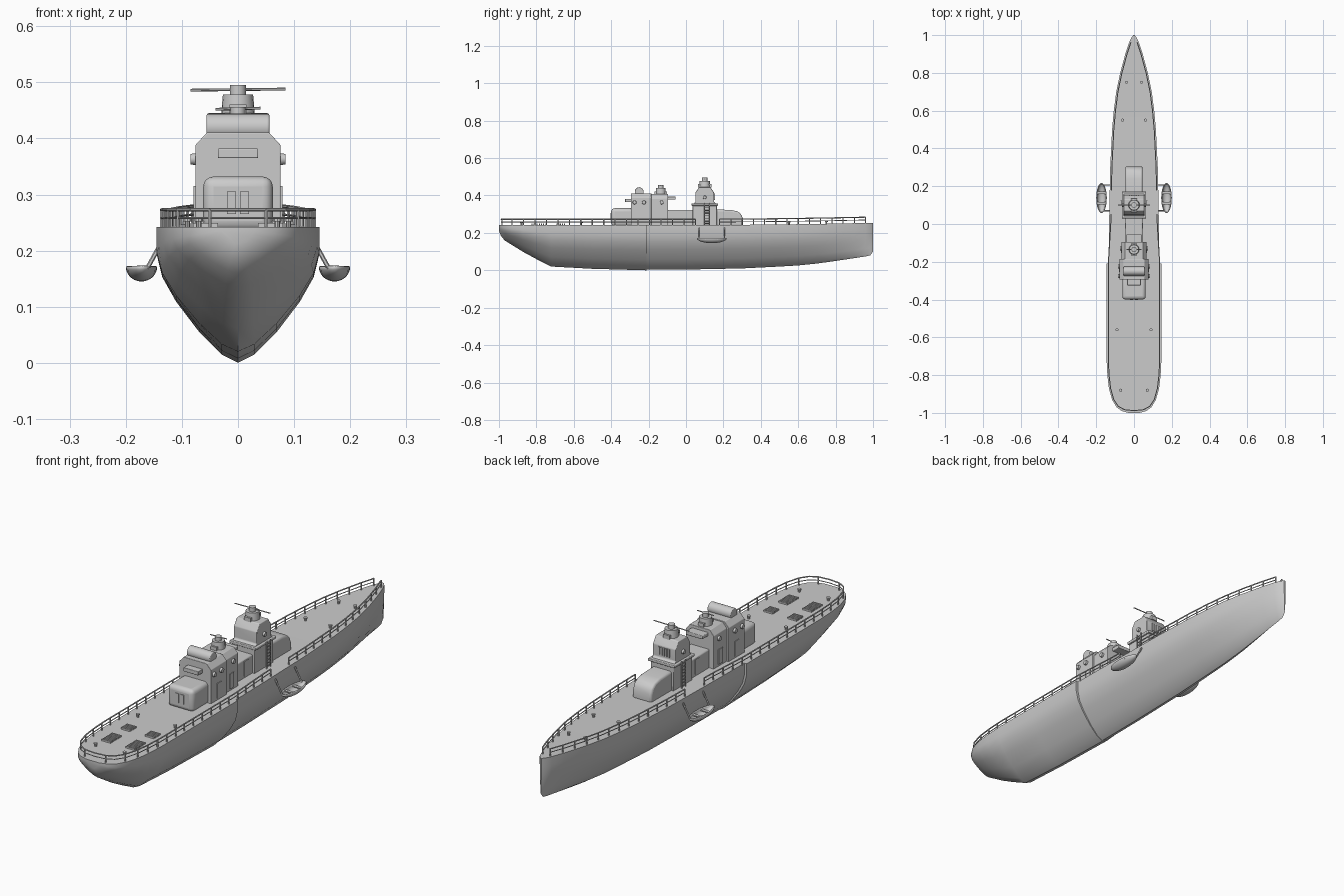
import bpy, bmesh, math
from mathutils import Vector

cube = bpy.data.objects.get("Cube")
if cube:
    bpy.data.objects.remove(cube)

grey = bpy.data.materials.new("ship grey")
grey.use_nodes = True
COL = (0.6, 0.6, 0.6, 1)
grey.diffuse_color = COL
grey.node_tree.nodes["Principled BSDF"].inputs["Base Color"].default_value = COL


def finish(name, bm, bevel=0.0, segs=3, angle=35):
    bmesh.ops.recalc_face_normals(bm, faces=bm.faces)
    me = bpy.data.meshes.new(name)
    bm.to_mesh(me)
    bm.free()
    me.materials.append(grey)
    ob = bpy.data.objects.new(name, me)
    bpy.context.collection.objects.link(ob)
    if bevel:
        m = ob.modifiers.new("Bevel", "BEVEL")
        m.width, m.segments = bevel, segs
    bpy.ops.object.select_all(action="DESELECT")
    ob.select_set(True)
    bpy.context.view_layer.objects.active = ob
    bpy.ops.object.shade_smooth_by_angle(angle=math.radians(angle))
    return ob


def add_box(bm, x, y, z):
    """Box from three (low, high) ranges."""
    vs = bmesh.ops.create_cube(bm, size=1)["verts"]
    for v in vs:
        v.co = Vector([(a + b) / 2 + c * (b - a) for (a, b), c in zip((x, y, z), v.co)])


def add_rod(bm, a, b, r, r2=None, sides=6):
    a, b = Vector(a), Vector(b)
    vs = bmesh.ops.create_cone(bm, cap_ends=True, segments=sides, radius1=r,
                               radius2=r if r2 is None else r2, depth=(b - a).length)["verts"]
    q = (b - a).to_track_quat("Z", "Y")
    for v in vs:
        v.co = q @ v.co + (a + b) / 2


def box(name, half_x, y, z, bevel=0.0, segs=3):
    bm = bmesh.new()
    add_box(bm, (-half_x, half_x), y, z)
    return finish(name, bm, bevel, segs)


def prism(name, profile, place, lo, hi, bevel=0.0):
    """Extrude a profile; place(u, v, d) gives the 3D point."""
    bm = bmesh.new()
    ends = [[bm.verts.new(place(u, v, d)) for u, v in profile] for d in (lo, hi)]
    for e in ends:
        bm.faces.new(e)
    n = len(profile)
    for i in range(n):
        j = (i + 1) % n
        bm.faces.new((ends[0][i], ends[0][j], ends[1][j], ends[1][i]))
    return finish(name, bm, bevel)


# Hull stations: y, half width, keel height
AFT = [(-1, .03, .21), (-.99, .065, .185), (-.97, .092, .16), (-.93, .116, .135),
       (-.87, .133, .098), (-.8, .141, .06), (-.72, .145, .02), (-.5, .145, .008),
       (-.21, .145, 0)]
FORE = [(-.22, .135, .003), (0, .132, .004), (.3, .126, .01), (.5, .116, .02), (.6, .107, .026),
        (.7, .094, .036), (.8, .073, .05), (.9, .046, .065), (.96, .026, .074),
        (.985, .015, .08), (1, .004, .1)]
SECTION = [(0, 0), (.2, .06), (.48, .23), (.76, .45), (.93, .63), (1, .8), (1, 1)]


def deck_z(y):
    return .242 + .012 * max(0, y) ** 2


def hull(name, stations):
    bm = bmesh.new()
    rings = []
    for y, w, k in stations:
        top = deck_z(y)
        half = [(w * f, k + (top - k) * t) for f, t in SECTION]
        pts = [(-x, z) for x, z in reversed(half[1:])] + half
        rings.append([bm.verts.new((x, y, z)) for x, z in pts])
    for a, b in zip(rings, rings[1:]):
        for i in range(len(a)):
            j = (i + 1) % len(a)
            bm.faces.new((a[i], a[j], b[j], b[i]))
    bm.faces.new(rings[0])
    bm.faces.new(rings[-1])
    finish(name, bm, angle=40)


hull("aft_hull", AFT)
hull("fore_hull", FORE)


def half_width(y):
    table = AFT + FORE[1:]
    for (y0, w0, _), (y1, w1, _) in zip(table, table[1:]):
        if y <= y1:
            return w0 + (w1 - w0) * (y - y0) / (y1 - y0)
    return 0


# Railings with evenly spaced posts
def railing(name, path, step=.06):
    bm = bmesh.new()
    for a, b in zip(path, path[1:]):
        for h, r in ((.016, .002), (.031, .003)):
            add_rod(bm, (*a, deck_z(a[1]) + h), (*b, deck_z(b[1]) + h), r)
    travel = step
    for i, p in enumerate(path):
        if i:
            travel += math.dist(p, path[i - 1])
        if travel >= step or i == len(path) - 1:
            z = deck_z(p[1])
            add_rod(bm, (*p, z - .003), (*p, z + .032), .003)
            travel = 0
    finish(name, bm)


def edge(y0, y1, s, n):
    ys = [y0 + (y1 - y0) * i / n for i in range(n + 1)]
    return [(s * max(half_width(y) - .009, .002), y) for y in ys]


port = edge(.05, -.93, 1, 48) + [(.083, -.965), (.05, -.983), (0, -.988)]
railing("aft_railing", port + [(-x, y) for x, y in reversed(port[:-1])])
for s, side in ((1, "left"), (-1, "right")):
    railing(side + "_fore_railing", edge(.18, .96, s, 39))

# Aft deckhouse
box("aft_cabin", .062, (-.4, -.27), (.235, .332), .018, 4)
box("aft_ledge", .036, (-.325, -.28), (.365, .382), .002)
chamfered = [(-.076, .235), (.076, .235), (.076, .388), (.055, .411), (-.055, .411), (-.076, .388)]
prism("main_cabin", chamfered, lambda u, v, d: (u, d, v), -.295, -.185, .002)
prism("forward_cabin", [(u * .88, v - .004) for u, v in chamfered],
      lambda u, v, d: (u, d, v), -.19, -.095, .002)
box("cabin_balcony", .04, (-.1, -.055), (.378, .394), .003)
box("linking_cabin", .045, (-.1, .06), (.235, .322), .006)

bm = bmesh.new()
add_rod(bm, (-.056, -.25, .42), (.056, -.25, .42), .024, sides=24)
finish("roof_tank", bm, .003)

# Tower with sloped forward casing
casing = [(.14, .235), (.305, .235), (.305, .275), (.295, .3), (.275, .315), (.24, .323), (.14, .325)]
prism("forward_casing", casing, lambda u, v, d: (d, u, v), -.046, .046, .01)
tower = [(.035, .235), (.165, .235), (.165, .35), (.15, .365), (.15, .415), (.13, .445),
         (.07, .445), (.05, .415), (.05, .365), (.035, .35)]
prism("tower", tower, lambda u, v, d: (d, u, v), -.055, .055, .003)
box("tower_ledge", .064, (.03, .172), (.345, .357), .003)


# Rotating mounts: base, cap and cross bar
def mount(name, y, z, r, h, bar, bar_z):
    bm = bmesh.new()
    add_rod(bm, (0, y, z), (0, y, z + h), r, r * .9, 20)
    add_rod(bm, (0, y, z + h), (0, y, z + h * 1.5), r * .48, sides=16)
    add_rod(bm, (-bar, y, bar_z - .001), (bar, y, bar_z + .001), .0025)
    add_box(bm, (-r * .5, r * .5), (y - r * 1.2, y + r * 1.2), (z, z + h * .5))
    finish(name, bm)


mount("tower_mount", .1, .443, .03, .035, .085, .487)
mount("cabin_mount", -.135, .405, .028, .034, .04, .453)

for s, side in ((1, "left"), (-1, "right")):
    # Portholes and side lamps
    bm = bmesh.new()
    for y, z, x, r in ((-.275, .363, .076, .011), (-.225, .363, .076, .011),
                       (-.13, .363, .066, .011), (.1, .39, .055, .01)):
        add_rod(bm, (s * (x - .004), y, z), (s * (x + .009), y, z), r, r * .85, 16)
    finish(side + "_portholes", bm)

    # Doors
    bm = bmesh.new()
    for y, x in ((-.14, .067), (-.01, .045), (-.24, .076)):
        add_box(bm, (s * x - .003, s * x + .003), (y - .014, y + .014), (.25, .315))
    finish(side + "_doors", bm)

    # Ladder on the tower side
    bm = bmesh.new()
    for y in (.1, .126):
        add_rod(bm, (s * .068, y, .24), (s * .068, y, .36), .0025)
    for i in range(8):
        z = .25 + i * .014
        add_rod(bm, (s * .068, .1, z), (s * .068, .126, z), .002)
    finish(side + "_ladder", bm)

    # Hanging boat: hollow half ellipsoid with a seat
    bm = bmesh.new()
    bmesh.ops.create_uvsphere(bm, u_segments=28, v_segments=14, radius=1)
    bmesh.ops.delete(bm, geom=[v for v in bm.verts if v.co.z > .01], context="VERTS")
    for v in bm.verts:
        v.co = Vector((s * .172 + v.co.x * .028, .138 + v.co.y * .08, .172 + v.co.z * .027))
    boat = finish(side + "_boat", bm)
    m = boat.modifiers.new("Shell", "SOLIDIFY")
    m.thickness, m.offset = .005, -1
    bm = bmesh.new()
    for y in (.11, .165):
        add_box(bm, (s * .172 - .024, s * .172 + .024), (y - .007, y + .007), (.163, .167))
    finish(side + "_boat_seats", bm)

    # Davit arms
    bm = bmesh.new()
    for y in (.07, .206):
        add_rod(bm, (s * .13, y, .226), (s * .162, y, .168), .004)
    finish(side + "_davits", bm)

# Cabin end door panels and tower window grille
bm = bmesh.new()
for s in (1, -1):
    add_box(bm, (s * .012 - .008, s * .012 + .008), (-.403, -.39), (.265, .305))
for i in range(-2, 3):
    add_box(bm, (i * .012 - .003, i * .012 + .003), (.145, .154), (.375, .41))
finish("end_panels", bm)

# Slatted deck hatches
bm = bmesh.new()
for s in (1, -1):
    for y, length in ((-.79, .075), (-.67, .05)):
        n = round(length / .01)
        for i in range(n):
            c = y - length / 2 + (i + .5) * .01
            add_box(bm, (s * .058 - .022, s * .058 + .022), (c - .0025, c + .0025), (.238, .249))
finish("deck_hatches", bm)

# Mooring bollards
bm = bmesh.new()
for y, x in ((-.88, .07), (-.56, .09), (.55, .06), (.75, .04)):
    for s in (1, -1):
        z = deck_z(y)
        add_rod(bm, (s * x, y, z - .003), (s * x, y, z + .01), .005, sides=10)
        add_rod(bm, (s * x, y, z + .01), (s * x, y, z + .014), .008, sides=10)
finish("bollards", bm)
